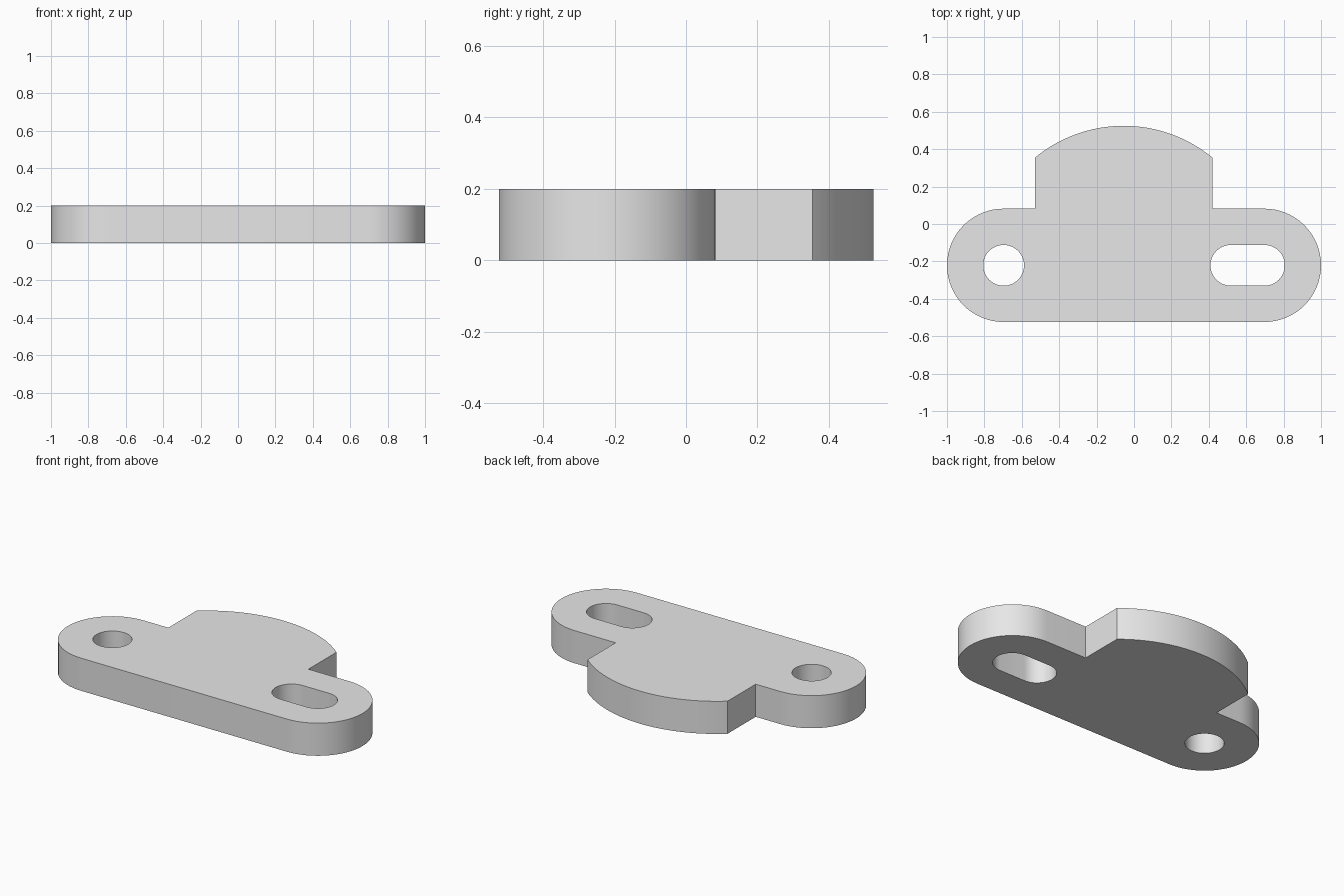
import bpy, bmesh, math

if "Cube" in bpy.data.objects:
    bpy.data.objects.remove(bpy.data.objects["Cube"])

HEIGHT = 0.2
CY = -0.221            # shared centre line of bar, holes and rounded tab
END_X, END_R = 0.697, 0.303
HOLE_R = 0.109
TAB_X, TAB_HALF, TAB_R = -0.055, 0.475, 0.746


def arc(cx, r, a0, a1, n):
    """Points on an arc about (cx, CY), angles in degrees."""
    return [(cx + r * math.cos(math.radians(a0 + (a1 - a0) * i / n)),
             CY + r * math.sin(math.radians(a0 + (a1 - a0) * i / n)))
            for i in range(n + 1)]


def slot(x0, x1, r, n):
    """Stadium outline between two centres."""
    return arc(x1, r, -90, 90, n) + arc(x0, r, 90, 270, n)


# Outer outline: right end, tab with arched top, left end
tab_angle = math.degrees(math.acos(TAB_HALF / TAB_R))
outline = arc(END_X, END_R, -90, 90, 32)
outline += [(TAB_X + TAB_HALF, CY + END_R)]
outline += arc(TAB_X, TAB_R, tab_angle, 180 - tab_angle, 32)
outline += [(TAB_X - TAB_HALF, CY + END_R)]
outline += arc(-END_X, END_R, 90, 270, 32)

# Round hole on the left, slotted hole on the right
round_hole = arc(-END_X, HOLE_R, 0, 360, 48)[:-1]
slotted_hole = slot(0.518, END_X, HOLE_R, 24)

# Fill the profile around the holes and extrude it
bm = bmesh.new()
edges = []
for loop in (outline, round_hole, slotted_hole):
    verts = [bm.verts.new((x, y, 0)) for x, y in loop]
    edges += [bm.edges.new((v, verts[(i + 1) % len(verts)]))
              for i, v in enumerate(verts)]
bmesh.ops.triangle_fill(bm, edges=edges, use_beauty=True, use_dissolve=False)
top = bmesh.ops.extrude_face_region(bm, geom=bm.faces[:], use_keep_orig=True)
bmesh.ops.translate(bm, vec=(0, 0, HEIGHT),
                    verts=[g for g in top["geom"] if isinstance(g, bmesh.types.BMVert)])
bmesh.ops.recalc_face_normals(bm, faces=bm.faces[:])

mesh = bpy.data.meshes.new("mounting_plate")
bm.to_mesh(mesh)
bm.free()
plate = bpy.data.objects.new("mounting_plate", mesh)
bpy.context.collection.objects.link(plate)

grey = bpy.data.materials.new("light_grey")
grey.diffuse_color = (0.8, 0.8, 0.8, 1)
grey.use_nodes = True
grey.node_tree.nodes["Principled BSDF"].inputs["Base Color"].default_value = grey.diffuse_color
mesh.materials.append(grey)

# Smooth curved walls, crisp rims
bpy.context.view_layer.objects.active = plate
plate.select_set(True)
bpy.ops.object.shade_smooth_by_angle(angle=math.radians(30))
